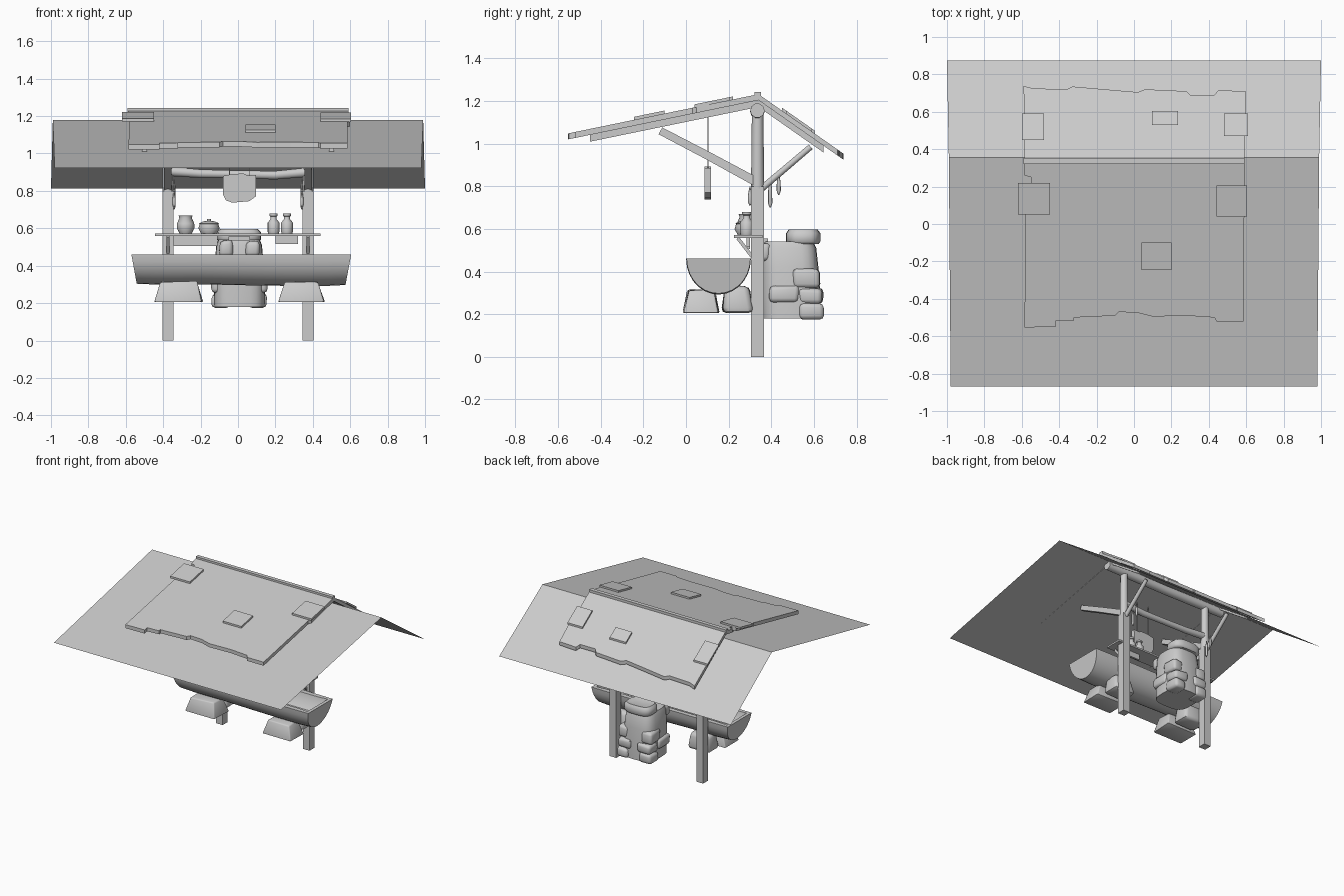
import bpy, bmesh, math, random
from mathutils import Vector

if "Cube" in bpy.data.objects:
    bpy.data.objects.remove(bpy.data.objects["Cube"])

random.seed(4)
MAT = bpy.data.materials.new("plain_grey")
MAT.diffuse_color = (0.6, 0.6, 0.6, 1)
MAT.use_nodes = True
MAT.node_tree.nodes["Principled BSDF"].inputs["Base Color"].default_value = MAT.diffuse_color


def finish(name, bm, smooth=None, recalc=True):
    if recalc:
        bmesh.ops.recalc_face_normals(bm, faces=bm.faces)
    me = bpy.data.meshes.new(name)
    bm.to_mesh(me)
    bm.free()
    me.materials.append(MAT)
    ob = bpy.data.objects.new(name, me)
    bpy.context.collection.objects.link(ob)
    if smooth:
        bpy.ops.object.select_all(action='DESELECT')
        ob.select_set(True)
        bpy.context.view_layer.objects.active = ob
        bpy.ops.object.shade_smooth_by_angle(angle=math.radians(smooth))
    return ob


def skin(bm, rings, caps=True):
    """Bridge closed rings of points."""
    vs = [[bm.verts.new(p) for p in r] for r in rings]
    n = len(vs[0])
    for a, b in zip(vs, vs[1:]):
        for i in range(n):
            j = (i + 1) % n
            bm.faces.new((a[i], a[j], b[j], b[i]))
    if caps:
        bm.faces.new(vs[0][::-1])
        bm.faces.new(vs[-1])
    return vs


def bar(name, pts, radii, n=4, smooth=None):
    """Pole of n sides through points; a 4-sided pole is square."""
    bm = bmesh.new()
    pts = [Vector(p) for p in pts]
    d = (pts[-1] - pts[0]).normalized()
    u = d.cross(Vector((0, 1, 0) if abs(d.x) > .9 or abs(d.z) > .99 else (1, 0, 0))).normalized()
    w = d.cross(u)
    k = math.sqrt(2) if n == 4 else 1
    rings = []
    for p, r in zip(pts, radii):
        ang = [(i + .5) * math.tau / n for i in range(n)]
        rings.append([p + (u * math.cos(t) + w * math.sin(t)) * r * k for t in ang])
    skin(bm, rings)
    return finish(name, bm, smooth)


def box(name, x0, x1, y0, y1, z0, z1):
    bm = bmesh.new()
    skin(bm, [[(x0, y0, z), (x1, y0, z), (x1, y1, z), (x0, y1, z)] for z in (z0, z1)])
    return finish(name, bm)


def stone(name, x0, x1, y0, y1, z0, z1, taper=1.0, bevel=.02, jit=.006):
    """Rough block, narrowed at the top by taper."""
    bm = bmesh.new()
    cx, cy = (x0 + x1) / 2, (y0 + y1) / 2
    rings = []
    for z, t in ((z0, 1), (z1, taper)):
        hx, hy = (x1 - x0) / 2 * t, (y1 - y0) / 2 * t
        rings.append([(cx + sx * hx + random.uniform(-jit, jit), cy + sy * hy + random.uniform(-jit, jit),
                       z + random.uniform(-jit, jit) * (z == z1))
                      for sx, sy in ((-1, -1), (1, -1), (1, 1), (-1, 1))])
    skin(bm, rings)
    bmesh.ops.bevel(bm, geom=bm.edges[:], offset=bevel, segments=2, affect='EDGES', profile=.5)
    return finish(name, bm, 50)


def loft(name, rings, n=20, power=1.0, smooth=50):
    """Stack of rounded sections given as (z, cx, cy, rx, ry)."""
    def c(v):
        return math.copysign(abs(v) ** power, v)
    bm = bmesh.new()
    skin(bm, [[(cx + rx * c(math.cos(i * math.tau / n)), cy + ry * c(math.sin(i * math.tau / n)), z)
               for i in range(n)] for z, cx, cy, rx, ry in rings])
    return finish(name, bm, smooth)


def front(y):
    return 1.232 - .206 * (.34 - y)


def back(y):
    return 1.232 - .70 * (y - .34)


def slab(name, outline, slope, lift=0, thick=.028):
    bm = bmesh.new()
    skin(bm, [[(x, y, slope(y) + lift - t) for x, y in outline] for t in (thick, 0)])
    return finish(name, bm)


# Wide thin awning sheet folded at the ridge
bm = bmesh.new()
rows = [[bm.verts.new((s * x, y, z)) for s in (-1, 1)]
        for x, y, z in ((.98, -.87, .922), (.99, .355, 1.178), (1, .875, .812))]
for a, b in zip(rows, rows[1:]):
    bm.faces.new((a[0], a[1], b[1], b[0]))
finish("awning_sheet", bm, recalc=False)

# Ragged roof slabs, with loose shingles on top
slab("front_roof", [(-.585, -.553), (-.42, -.55), (-.42, -.52), (-.32, -.515), (-.32, -.50), (-.1, -.49),
                    (-.08, -.47), (.02, -.475), (.1, -.495), (.28, -.49), (.43, -.50), (.44, -.52),
                    (.585, -.52), (.585, .03), (.6, .05), (.59, .34), (-.59, .34), (-.585, .26),
                    (-.55, .25), (-.55, .22), (-.58, .21)], front)
slab("back_roof", [(-.585, .34), (.59, .34), (.59, .46), (.6, .6), (.595, .71), (.45, .715), (.43, .69),
                   (.3, .69), (.28, .71), (.06, .72), (.02, .705), (-.1, .715), (-.33, .735), (-.36, .72),
                   (-.54, .725), (-.59, .738)], back)
for x0, x1, y0, y1, f in ((-.62, -.45, .05, .22, front), (.44, .605, .04, .205, front),
                          (.04, .2, -.245, -.1, front), (.095, .235, .53, .605, back),
                          (.48, .61, .47, .59, back), (-.6, -.48, .45, .59, back)):
    slab("loose_shingle", [(x0, y0), (x1, y0), (x1, y1), (x0, y1)], f, .014, .016)
box("ridge_cap", -.59, .59, .322, .352, 1.205, 1.243)
bar("ridge_pole", [(-.53, .335, 1.155), (0, .335, 1.15), (.53, .335, 1.155)], [.034] * 3, 10, 40)

for s in (-1, 1):
    x = s * .375
    # Rafters under each slope
    for f, y0, y1 in ((front, -.45, .34), (back, .34, .645)):
        slab("rafter", [(s * .5 - .013, y0), (s * .5 + .013, y0), (s * .5 + .013, y1), (s * .5 - .013, y1)],
             f, -.028, .032)
    # Posts: squared foot, rounded top, and diagonal braces
    box("post_foot", x - .029, x + .029, .305, .366, 0, .8)
    bar("post_top", [(x, .336, .79), (x, .336, 1.14)], [.031, .027], 10, 40)
    bar("front_brace", [(x, .34, .815), (x, .1, .945), (x, -.12, 1.06)], [.021, .019, .018])
    bar("back_brace", [(x, .35, .785), (x, .585, .985)], [.018, .016], 6, 70)
    # Hanging bundles beside the posts
    for y, zt, zb in ((.395, .83, .70), (.435, .86, .76), (.30, .80, .71)):
        loft("hanging_bundle", [(zb, s * .342, y, .003, .003), (zb + .02, s * .342, y, .009, .010),
                                (zt - .04, s * .342, y, .008, .009), (zt, s * .342, y, .002, .002)], 8)

# Bowed cross beam
bar("cross_beam", [(-.375, .335, .905), (-.2, .335, .892), (0, .335, .888), (.2, .335, .884), (.375, .335, .90)],
    [.026, .024, .022, .024, .026], 10, 40)

# Hanging board on cords
bm = bmesh.new()
board = [(-.08, .78), (-.065, .75), (-.03, .737), (.06, .745), (.095, .77), (.097, .885), (.05, .882),
         (.03, .893), (-.03, .89), (-.08, .88)]
skin(bm, [[(x, y, z) for x, z in board] for y in (.087, .118)])
finish("hanging_board", bm)
for x in (-.045, .06):
    bar("board_cord", [(x, .103, .88), (x, .103, 1.15)], [.0025, .0025])

# Half-log trough with a carved basin
bm = bmesh.new()
rings = []
for x, k in ((-.57, .93), (-.45, .96), (-.2, .95), (.05, .98), (.3, 1.0), (.5, 1.0), (.605, .97)):
    ring = []
    for i in range(15):
        t = math.pi * i / 14
        d = math.sin(t)
        ring.append((x * (1 - .05 * d), .1525 - .152 * math.cos(t) * (.5 + .5 * k), .46 - .168 * k * d))
    rings.append(ring)
vs = [[bm.verts.new(p) for p in r] for r in rings]
for a, b in zip(vs, vs[1:]):
    for i in range(14):
        bm.faces.new((a[i], a[i + 1], b[i + 1], b[i]))
bm.faces.new(vs[0])
bm.faces.new(vs[-1][::-1])
top = bm.faces.new([v[0] for v in vs] + [v[-1] for v in vs[::-1]])
bmesh.ops.recalc_face_normals(bm, faces=bm.faces)
bmesh.ops.inset_region(bm, faces=[top], thickness=.035)
for depth, sy in ((.05, .9), (.05, .65)):
    top = bmesh.ops.extrude_discrete_faces(bm, faces=[top])['faces'][0]
    for v in top.verts:
        v.co = (v.co.x * .97, .1525 + (v.co.y - .1525) * sy, v.co.z - depth)
finish("trough", bm, 40)

# Stones carrying the trough
for x0, x1 in ((-.445, -.19), (.22, .46)):
    stone("front_support_stone", x0, x1, -.012, .155, .205, .315, .74, .008)
    stone("rear_support_stone", x0 + .03, x1 - .03, .168, .312, .205, .335, .8, .025)

# Shelf with boards below and pots on top
box("shelf", -.445, .44, .225, .358, .558, .571)
box("left_shelf_board", -.345, -.11, .285, .30, .505, .558)
box("right_shelf_board", .2, .32, .285, .30, .515, .558)
for x in (-.375, .375):
    bar("shelf_bracket", [(x, .243, .557), (x, .31, .47)], [.008, .008])


def pot(name, x, profile, y=.285):
    loft(name, [(.571 + h, x, y, r, r) for r, h in profile], 16)


pot("round_jar", -.28, [(.032, 0), (.047, .03), (.046, .055), (.033, .085), (.038, .098), (.028, .098), (.026, .08)])
pot("lidded_pot", -.155, [(.042, 0), (.057, .028), (.05, .052), (.053, .056), (.03, .066), (.01, .068), (.01, .08)])
for x in (.19, .262):
    pot("bottle", x, [(.028, 0), (.031, .01), (.031, .06), (.016, .078), (.016, .092), (.022, .096), (.022, .108)])

# Stone oven with cap, mouth and block courses
loft("oven_body", [(.18, .008, .495, .135, .135), (.3, .008, .492, .136, .138), (.42, .006, .488, .13, .133),
                   (.51, .006, .484, .122, .127), (.54, .006, .482, .11, .115)], 24, .6)
loft("oven_cap", [(.528, .006, .55, .105, .072), (.54, .006, .55, .118, .08), (.58, .006, .55, .116, .08),
                  (.597, .006, .55, .1, .068), (.59, .006, .55, .06, .04)], 20, .65)
for s in (-1, 1):
    stone("mouth_stone", min(s * .035, s * .105) + .008, max(s * .035, s * .105) + .008, .335, .40, .45, .535)
    for a, b, y0, y1, z0, z1 in ((.05, .145, .53, .643, .175, .248), (.03, .14, .53, .64, .248, .322),
                                 (.055, .143, .50, .625, .322, .41), (.09, .147, .39, .53, .255, .335)):
        stone("oven_block", min(s * a, s * b) + .006, max(s * a, s * b) + .006, y0, y1, z0, z1)
box("mouth_lintel", -.05, .065, .345, .385, .535, .555)
